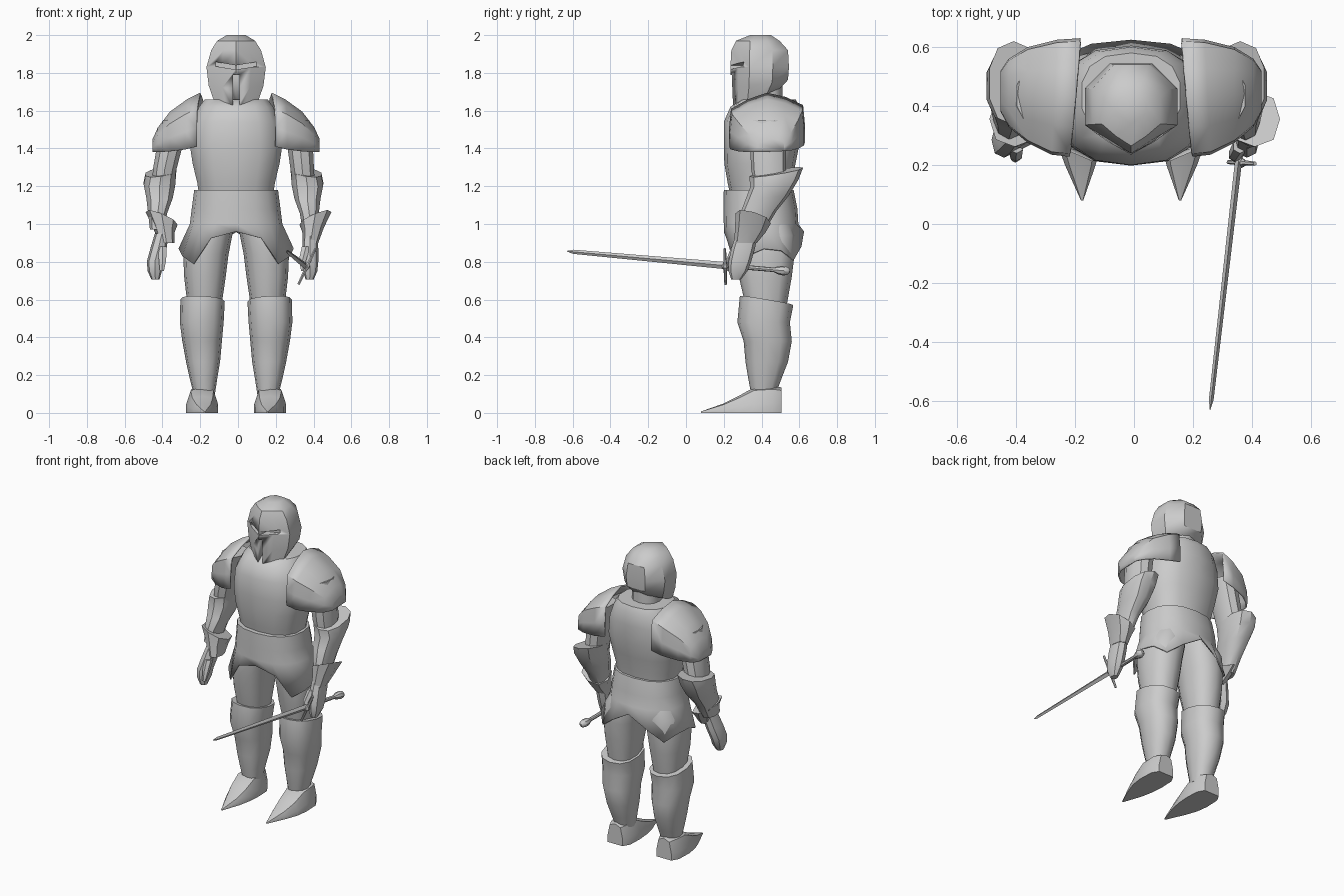
import bpy, bmesh
from math import sin, cos, pi, radians
from mathutils import Vector

CX = -0.01  # symmetry plane of the body


def loft(name, rings, caps=(True, True), closed=True, thick=0, angle=38):
    """Skin a list of equal-length point rings into one mesh object."""
    bm = bmesh.new()
    rows = [[bm.verts.new(p) for p in r] for r in rings]
    n = len(rows[0])
    for a, b in zip(rows, rows[1:]):
        for i in range(n if closed else n - 1):
            j = (i + 1) % n
            bm.faces.new((a[i], a[j], b[j], b[i]))
    for use, row in zip(caps, (rows[0], rows[-1])):
        if use:
            bm.faces.new(row)
    bmesh.ops.recalc_face_normals(bm, faces=bm.faces)
    me = bpy.data.meshes.new(name)
    bm.to_mesh(me)
    bm.free()
    ob = bpy.data.objects.new(name, me)
    bpy.context.collection.objects.link(ob)
    bpy.ops.object.select_all(action='DESELECT')
    ob.select_set(True)
    bpy.context.view_layer.objects.active = ob
    bpy.ops.object.shade_smooth_by_angle(angle=radians(angle))
    if thick:
        m = ob.modifiers.new("thickness", 'SOLIDIFY')
        m.thickness = thick
    return ob


def ring(x0, x1, y0, y1, z, tx=0, ty=0, n=12, p=0.85, s=1):
    """Rounded horizontal ring filling a box; tx, ty tilt it."""
    pts = []
    for k in range(n):
        a = 2 * pi * k / n
        u, v = sin(a), -cos(a)
        u = (abs(u) ** p) * (1 if u > 0 else -1)
        v = (abs(v) ** p) * (1 if v > 0 else -1)
        dx, dy = u * (x1 - x0) / 2, v * (y1 - y0) / 2
        pts.append((CX + s * ((x0 + x1) / 2 + dx), (y0 + y1) / 2 + dy, z + tx * dx + ty * dy))
    return pts


def rod(name, a, b, profile, n=4):
    """Tapered bar along a-b; profile rows are (t, half width, half height)."""
    a, b = Vector(a), Vector(b)
    q = (b - a).to_track_quat('Z', 'Y')
    return loft(name, [[a.lerp(b, t) + q @ Vector((rx * cos(2 * pi * k / n), ry * sin(2 * pi * k / n), 0))
                        for k in range(n)] for t, rx, ry in profile])


# Helmet: narrow-fronted rings with a T-shaped slit cut in
half = [(0.5, -0.72), (1, -0.35), (1, 0.45), (0.45, 1)]
outline = [(0, -1)] + half + [(-u, v) for u, v in reversed(half)]
rows = []
for z, tilt, w, y0, y1 in [(1.665, 0.42, 0.115, 0.24, 0.50), (1.74, 0.15, 0.145, 0.235, 0.54),
                           (1.83, 0, 0.157, 0.235, 0.545), (1.92, 0, 0.132, 0.24, 0.54),
                           (1.97, 0, 0.10, 0.265, 0.495), (2.0, 0, 0.05, 0.34, 0.45)]:
    h = (y1 - y0) / 2
    rows.append([(CX + u * w, y0 + h + v * h, z + v * h * tilt) for u, v in outline])
helmet = loft("helmet", rows)


def slit(name, quad):
    cutter = loft(name, [[(CX + x, y, z) for x, z in quad] for y in (0.15, 0.31)])
    cutter.hide_render = True
    cutter.display_type = 'WIRE'
    m = helmet.modifiers.new(name, 'BOOLEAN')
    m.operation, m.object, m.solver = 'DIFFERENCE', cutter, 'EXACT'


for s, side in ((1, "right"), (-1, "left")):
    slit("eye_slit_" + side, [(s * 0.003, 1.818), (s * 0.108, 1.835), (s * 0.108, 1.858), (s * 0.003, 1.84)])
slit("breath_slit", [(-0.017, 1.57), (0.017, 1.57), (0.017, 1.79), (-0.017, 1.79)])

loft("neck", [ring(-0.09, 0.09, 0.33, 0.51, z) for z in (1.58, 1.74)])

# Breastplate and backplate
loft("cuirass", [ring(-w, w, y0, y1, z, n=14, p=0.8) for z, w, y0, y1 in
                 [(1.15, 0.20, 0.235, 0.55), (1.22, 0.21, 0.22, 0.56), (1.32, 0.235, 0.203, 0.58),
                  (1.42, 0.25, 0.20, 0.60), (1.54, 0.235, 0.20, 0.605), (1.62, 0.20, 0.235, 0.60),
                  (1.66, 0.17, 0.29, 0.58)]])

# Flared skirt with a pointed hem
hem = [0.96, 0.925, 0.79, 0.83, 0.87, 0.86, 0.81, 0.88, 0.96]
skirt = [ring(-w, w, y0, y1, z, n=16) for z, w, y0, y1 in
         [(1.18, 0.222, 0.20, 0.57), (1.08, 0.235, 0.198, 0.59), (1.0, 0.245, 0.20, 0.595),
          (0.9, 0.305, 0.20, 0.625)]]
skirt[-1] = [(x, y, hem[min(k, 16 - k)]) for k, (x, y, z) in enumerate(skirt[-1])]
loft("skirt", skirt, caps=(True, False), thick=0.008)

# Shoulder arch, from front hem over the top to back hem
arch = [(-1, 0), (-1, 0.35), (-0.95, 0.7), (-0.5, 0.88), (0, 1), (0.5, 0.92), (0.95, 0.77), (1, 0.4), (1, 0.08)]

for s, side in ((1, "right"), (-1, "left")):
    # Shoulder shell
    rows = []
    for x, top, y0, y1, zb, lean in [(0.19, 1.695, 0.228, 0.63, 1.41, 0.018), (0.26, 1.66, 0.235, 0.625, 1.395, 0.01),
                                     (0.35, 1.595, 0.275, 0.60, 1.385, 0), (0.415, 1.51, 0.33, 0.56, 1.38, 0),
                                     (0.442, 1.45, 0.38, 0.52, 1.38, 0)]:
        rows.append([(CX + s * (x - lean * v), (y0 + y1) / 2 + v * (y1 - y0) / 2, zb + (top - zb) * w)
                     for v, w in arch])
    loft("shoulder_plate_" + side, rows, caps=(False, True), closed=False, thick=0.01)

    # Thigh
    loft("thigh_" + side, [ring(x0, x1, y0, y1, z, s=s) for z, x0, x1, y0, y1 in
                           [(1.04, 0.0, 0.21, 0.27, 0.55), (0.94, 0.02, 0.265, 0.255, 0.58),
                            (0.84, 0.04, 0.28, 0.265, 0.575), (0.72, 0.055, 0.275, 0.28, 0.56),
                            (0.55, 0.08, 0.255, 0.32, 0.53)]])
    # Shin guard
    loft("shin_guard_" + side, [ring(x0, x1, y0, y1, z, tx, ty, s=s) for z, x0, x1, y0, y1, tx, ty in
                                [(0.595, 0.06, 0.295, 0.285, 0.568, 0.05, -0.17),
                                 (0.48, 0.066, 0.298, 0.272, 0.55, 0, 0), (0.38, 0.075, 0.285, 0.305, 0.56, 0, 0),
                                 (0.27, 0.085, 0.265, 0.315, 0.54, 0, 0), (0.18, 0.10, 0.245, 0.33, 0.505, 0, 0),
                                 (0.10, 0.112, 0.225, 0.345, 0.475, 0, 0)]])
    # Pointed foot, lofted from heel to toe
    foot = [(-1, 0), (-1, 0.35), (-0.72, 0.88), (0, 1), (0.72, 0.88), (1, 0.35), (1, 0)]
    loft("foot_" + side, [[(CX + s * (x + u * w), y, v * h) for u, v in foot] for y, x, w, h in
                          [(0.505, 0.18, 0.055, 0.135), (0.46, 0.18, 0.08, 0.142), (0.36, 0.18, 0.084, 0.135),
                           (0.28, 0.178, 0.075, 0.09), (0.20, 0.172, 0.052, 0.05), (0.08, 0.166, 0.004, 0.008)]])

    # Arm pieces; d shifts the empty-handed arm outward
    d = 0 if s > 0 else 0.028
    loft("upper_arm_" + side, [ring(x0 + d * f, x1 + d * f, y0, y1, z, n=10, s=s) for z, x0, x1, y0, y1, f in
                               [(1.55, 0.25, 0.39, 0.34, 0.53, 0), (1.40, 0.27, 0.41, 0.34, 0.53, 0.5),
                                (1.29, 0.285, 0.415, 0.345, 0.53, 1), (1.2, 0.30, 0.42, 0.36, 0.53, 1)]])
    loft("forearm_guard_" + side, [ring(x0 + d, x1 + d, y0, y1, z, tx, ty, n=10, s=s) for z, x0, x1, y0, y1, tx, ty in
                                   [(1.275, 0.285, 0.455, 0.335, 0.62, -0.15, 0.16),
                                    (1.215, 0.29, 0.465, 0.34, 0.595, 0, 0.15),
                                    (1.14, 0.305, 0.45, 0.315, 0.545, 0, 0.1),
                                    (1.06, 0.335, 0.44, 0.285, 0.48, 0, 0.1),
                                    (0.97, 0.35, 0.43, 0.28, 0.42, 0, 0)]])
    # Flared gauntlet cuff
    c = 0 if s > 0 else -0.025
    loft("gauntlet_cuff_" + side, [ring(x0 + c, x1 + c, y0, y1, z, tx, ty, n=8, s=s) for z, x0, x1, y0, y1, tx, ty in
                                   [(1.03, 0.335, 0.505, 0.262, 0.45, 0.4, -0.28),
                                    (0.97, 0.35, 0.465, 0.26, 0.42, 0.2, -0.2),
                                    (0.90, 0.352, 0.435, 0.255, 0.375, 0, 0)]])
    # Hand, curled forward
    e = 0 if s > 0 else 0.038
    loft("hand_" + side, [ring(x0 + e * f, x1 + e * f, y0, y1, z, n=8, s=s) for z, x0, x1, y0, y1, f in
                          [(0.95, 0.355, 0.43, 0.265, 0.38, 0), (0.87, 0.35, 0.435, 0.24, 0.365, 0.5),
                           (0.80, 0.35, 0.435, 0.225, 0.345, 1), (0.75, 0.355, 0.43, 0.225, 0.325, 1),
                           (0.705, 0.368, 0.41, 0.24, 0.29, 1)]])
    loft("thumb_" + side, [ring(x - r, x + r, y - r, y + r, z, n=6, s=s) for z, x, y, r in
                           [(0.88, 0.37 + e / 2, 0.265, 0.025), (0.81, 0.352 + e, 0.235, 0.022),
                            (0.75, 0.355 + e, 0.22, 0.012)]])

# Sword held forward in one hand
tip, hilt, end = (0.258, -0.63, 0.856), (0.354, 0.21, 0.78), (0.392, 0.55, 0.75)
rod("sword_blade", hilt, tip, [(0, 0.012, 0.019), (0.96, 0.008, 0.011), (1, 0.001, 0.002)])
rod("sword_guard", (0.32, 0.21, 0.68), (0.41, 0.205, 0.87),
    [(0, 0.007, 0.007), (0.4, 0.009, 0.009), (0.5, 0.018, 0.018), (0.6, 0.009, 0.009), (1, 0.007, 0.007)], 6)
rod("sword_grip", hilt, end, [(0, 0.013, 0.013), (0.8, 0.012, 0.012)], 8)
rod("sword_pommel", hilt, end, [(0.74, 0.011, 0.011), (0.82, 0.022, 0.022), (0.9, 0.026, 0.026),
                                (0.97, 0.02, 0.02), (1, 0.008, 0.008)], 8)
